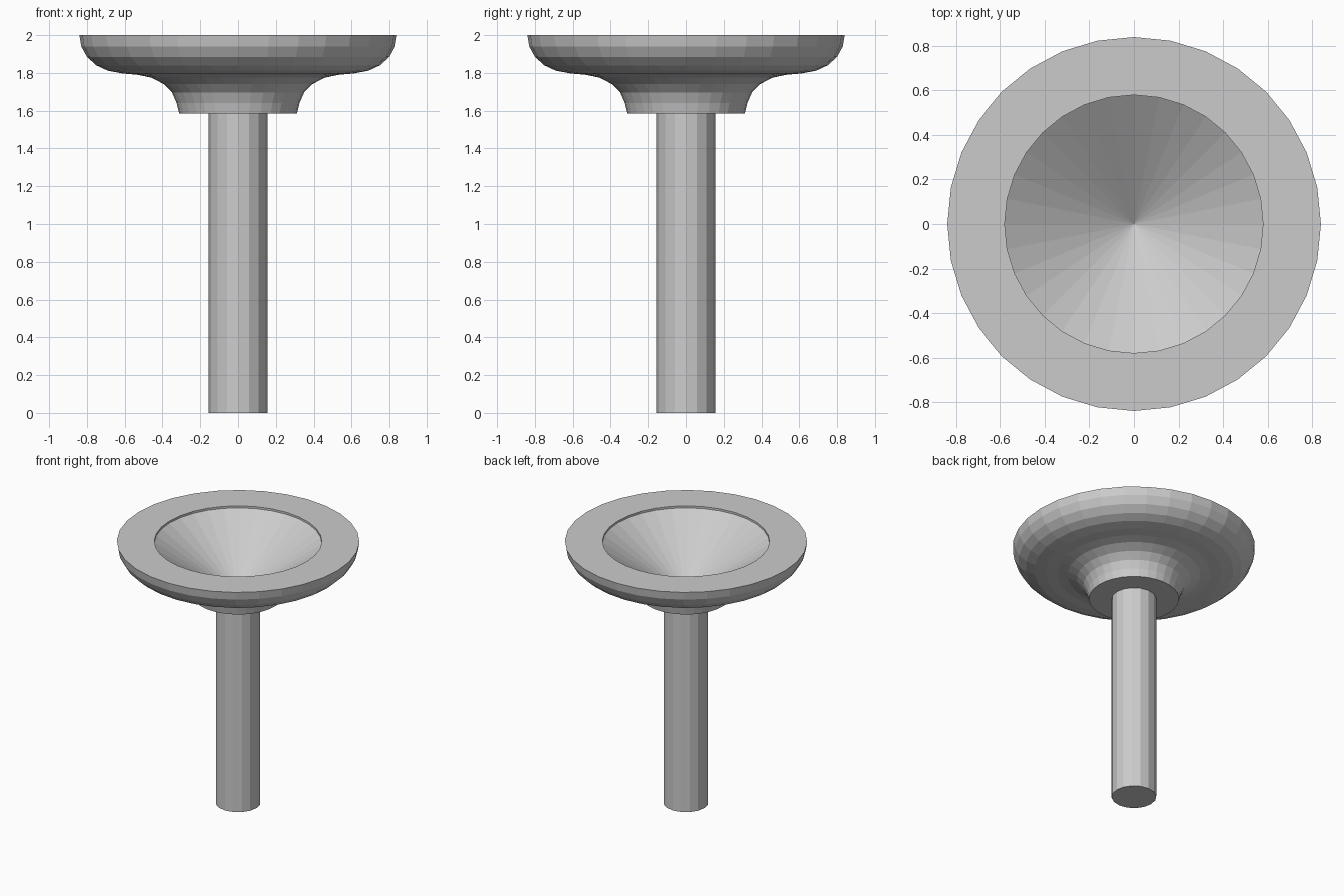
import bpy
import bmesh
import math

if "Cube" in bpy.data.objects:
    bpy.data.objects.remove(bpy.data.objects["Cube"], do_unlink=True)

grey = bpy.data.materials.new("plain_grey")
grey.use_nodes = True
grey.diffuse_color = (0.6, 0.6, 0.6, 1)
grey.node_tree.nodes["Principled BSDF"].inputs["Base Color"].default_value = (0.6, 0.6, 0.6, 1)


def lathe(name, profile, sides):
    """Spin an (r, z) profile about z with flat faces."""
    bm = bmesh.new()
    verts = [bm.verts.new((r, 0, z)) for r, z in profile]
    edges = [bm.edges.new(pair) for pair in zip(verts, verts[1:])]
    bmesh.ops.spin(bm, geom=verts + edges, axis=(0, 0, 1), cent=(0, 0, 0),
                   angle=math.tau, steps=sides, use_duplicate=False)
    bmesh.ops.remove_doubles(bm, verts=bm.verts, dist=0.0005)
    bmesh.ops.recalc_face_normals(bm, faces=bm.faces)
    mesh = bpy.data.meshes.new(name)
    bm.to_mesh(mesh)
    bm.free()
    mesh.materials.append(grey)
    obj = bpy.data.objects.new(name, mesh)
    bpy.context.collection.objects.link(obj)
    return obj


# Bowl: conical hollow, flat rim, rounded side and flared collar
hollow = [(0, 1.59), (0.58, 1.985)]
rim = [(0.58, 2.0), (0.84, 2.0)]
side = [(0.83, 1.94), (0.80, 1.885), (0.75, 1.84), (0.69, 1.812), (0.61, 1.797)]
collar = [(0.53, 1.79), (0.46, 1.775), (0.395, 1.742), (0.35, 1.697),
          (0.325, 1.64), (0.312, 1.585), (0, 1.585)]
lathe("bowl", hollow + rim + side + collar, 32)

# Stem: plain column under the collar
lathe("stem", [(0, 0), (0.155, 0), (0.155, 1.585), (0, 1.585)], 16)
